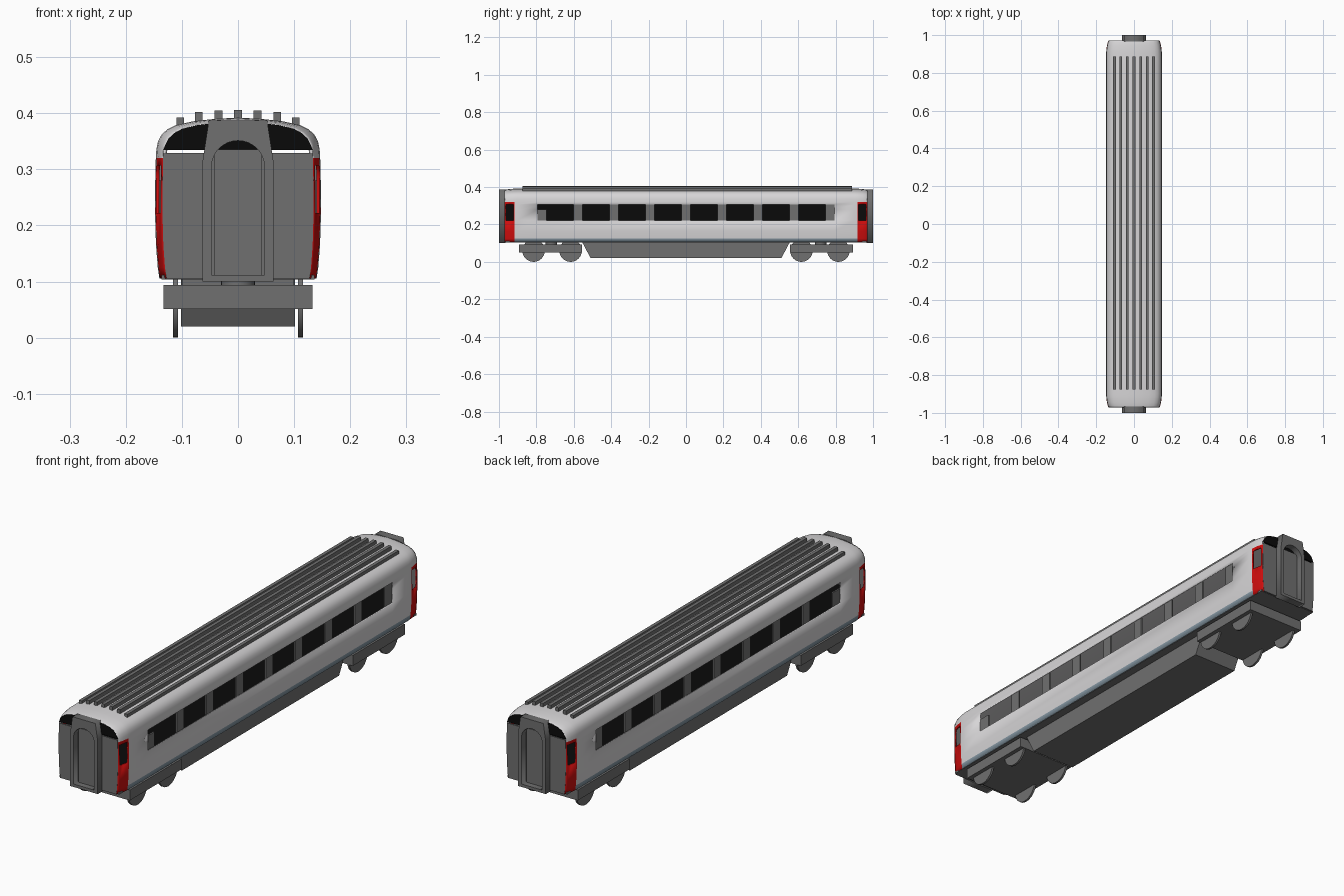
import bpy, bmesh, math

if "Cube" in bpy.data.objects:
    bpy.data.objects.remove(bpy.data.objects["Cube"])


def mat(name, r, g, b):
    m = bpy.data.materials.new(name)
    m.diffuse_color = (r, g, b, 1)
    m.use_nodes = True
    m.node_tree.nodes["Principled BSDF"].inputs["Base Color"].default_value = m.diffuse_color
    return m


WHITE = mat("white", 0.68, 0.67, 0.68)
GREY = mat("dark grey", 0.16, 0.16, 0.16)
RED = mat("red", 0.62, 0.004, 0.004)
BLACK = mat("black", 0.003, 0.003, 0.003)
BLUE = mat("blue grey", 0.25, 0.33, 0.39)


def make(name, bm, *mats):
    bmesh.ops.recalc_face_normals(bm, faces=bm.faces)
    me = bpy.data.meshes.new(name)
    bm.to_mesh(me)
    bm.free()
    ob = bpy.data.objects.new(name, me)
    bpy.context.collection.objects.link(ob)
    for m in mats:
        me.materials.append(m)
    return ob


def box(name, x0, x1, y0, y1, z0, z1, m):
    bm = bmesh.new()
    bmesh.ops.create_cube(bm, size=1)
    for v in bm.verts:
        v.co = (x0 + (v.co.x + .5) * (x1 - x0), y0 + (v.co.y + .5) * (y1 - y0),
                z0 + (v.co.z + .5) * (z1 - z0))
    return make(name, bm, m)


def cylinder(name, r, depth, loc, axis_x, m):
    bpy.ops.mesh.primitive_cylinder_add(vertices=32, radius=r, depth=depth, location=loc,
                                        rotation=(0, math.pi / 2 if axis_x else 0, 0))
    ob = bpy.context.object
    ob.name = name
    ob.data.materials.append(m)
    bpy.ops.object.shade_smooth_by_angle(angle=math.radians(35))


# half cross-section of the body, bottom to roof ridge
HALF = [(.140, .105), (.143, .125), (.1462, .165), (.148, .222), (.1475, .28), (.147, .307),
        (.1465, .32), (.1455, .336), (.1425, .35), (.136, .362), (.126, .371), (.110, .379),
        (.08, .3855), (.04, .390), (0, .392)]
PROFILE = HALF + [(-x, z) for x, z in HALF[-2::-1]]
# stations along the car and how far each is drawn in towards the end shape
TAPER = [(.795, 0), (.9, 0), (.917, .1), (.922, .13), (.945, .38), (.964, .74), (.971, 1)]
STATIONS = [(-y, t) for y, t in TAPER[::-1]] + TAPER


def section(t):
    return [(x * (1 - .09 * t), z - (.007 * t if z > .33 else 0)) for x, z in PROFILE]


# body shell with open windows, red doors and a coloured sill
bm = bmesh.new()
rings = [[bm.verts.new((x, y, z)) for x, z in section(t)] for y, t in STATIONS]
for a, b in zip(rings, rings[1:]):
    y = abs(a[0].co.y + b[0].co.y) / 2
    for i in range(len(PROFILE) - 1):
        z = (a[i].co.z + a[i + 1].co.z) / 2
        in_row = .222 < z < .307
        if in_row and (y < .79 or .922 < y < .964):
            continue
        f = bm.faces.new((a[i], a[i + 1], b[i + 1], b[i]))
        if y > .917 and z < .32:
            f.material_index = 1
        elif z < .125:
            f.material_index = 2
body = make("body_shell", bm, WHITE, RED, BLUE)
# point normals outwards so that the wall thickness goes inwards
top = max(body.data.polygons, key=lambda p: p.center.z)
if top.normal.z < 0:
    body.data.flip_normals()
bpy.context.view_layer.objects.active = body
body.select_set(True)
bpy.ops.object.shade_smooth_by_angle(angle=math.radians(30))
mod = body.modifiers.new("wall", 'SOLIDIFY')
mod.thickness = .006
mod.offset = -1

# end walls: grey below, black under the roof arch
for s, side in ((-1, "front"), (1, "back")):
    pts = section(1)
    for part, m, keep in (("end_wall", GREY, [p for p in pts if p[1] < .33]),
                          ("end_arch", BLACK, [p for p in pts if p[1] > .319])):
        bm = bmesh.new()
        keep = [(x, .334 if .319 < z < .321 else z) for x, z in keep]
        if part == "end_arch":
            keep = [p for p in keep if p[1] > .333]
        f = bm.faces.new([bm.verts.new((x, s * .965, z)) for x, z in keep])
        ext = bmesh.ops.extrude_face_region(bm, geom=[f])
        for v in ext["geom"]:
            if isinstance(v, bmesh.types.BMVert):
                v.co.y = s * .9715
        make(f"{side}_{part}", bm, m)

    # gangway frame with arched opening
    cu = bpy.data.curves.new(f"{side}_gangway", 'CURVE')
    cu.dimensions = '2D'
    cu.fill_mode = 'BOTH'
    cu.extrude = .017
    outer = [(-.063, .1), (.063, .1), (.063, .315), (.052, .387), (-.052, .387), (-.063, .315)]
    arch = [(-.047, .112), (.047, .112)]
    arch += [(.047 * math.cos(k * math.pi / 16), .305 + .046 * math.sin(k * math.pi / 16))
             for k in range(17)]
    for loop in (outer, arch):
        sp = cu.splines.new('POLY')
        sp.points.add(len(loop) - 1)
        for p, (x, z) in zip(sp.points, loop):
            p.co = (x, z, 0, 1)
        sp.use_cyclic_u = True
    ob = bpy.data.objects.new(f"{side}_gangway", cu)
    bpy.context.collection.objects.link(ob)
    cu.materials.append(GREY)
    ob.rotation_euler.x = math.pi / 2
    ob.location.y = s * .983
    bpy.ops.object.select_all(action='DESELECT')
    ob.select_set(True)
    bpy.context.view_layer.objects.active = ob
    bpy.ops.object.convert(target='MESH')
    y0, y1 = sorted((s * .970, s * .976))
    box(f"{side}_gangway_door", -.042, .042, y0, y1, .112, .335, GREY)

# dark interior seen through the windows, and the floor
box("interior_floor", -.133, .133, -.96, .96, .112, .2, BLACK)
box("interior_partition", -.004, .004, -.964, .964, .2, .335, BLACK)
box("floor_pan", -.136, .136, -.965, .965, .104, .112, GREY)

# window pillars between eight panes on each side
PITCH, PANE = .1925, .146
centres = [(k - 3.5) * PITCH for k in range(8)]
edges = [-.797] + [e for c in centres for e in (c - PANE / 2, c + PANE / 2)] + [.797]
for s, side in ((-1, "left"), (1, "right")):
    x0, x1 = sorted((s * .137, s * .143))
    for k in range(0, len(edges), 2):
        box(f"{side}_window_pillar_{k // 2}", x0, x1, edges[k], edges[k + 1],
            .22, .28 if k == 0 else .309, GREY)

# roof ribs
for x, z in ((0, .406), (.035, .405), (.07, .402), (.103, .392)):
    for s in ((1,) if x == 0 else (-1, 1)):
        box("roof_rib", s * x - .007, s * x + .007, -.875, .887, z - .019, z, GREY)

# equipment skirt under the floor
bm = bmesh.new()
f = bm.faces.new([bm.verts.new((-.102, y, z)) for y, z in
                  ((-.555, .105), (-.51, .02), (.51, .02), (.555, .105))])
ext = bmesh.ops.extrude_face_region(bm, geom=[f])
for v in ext["geom"]:
    if isinstance(v, bmesh.types.BMVert):
        v.co.x = .102
make("underfloor_skirt", bm, GREY)

# bogies with four wheels each
for s, side in ((-1, "front"), (1, "back")):
    y0, y1 = sorted((s * .555, s * .892))
    box(f"{side}_bogie_frame", -.133, .133, y0, y1, .051, .094, GREY)
    cylinder(f"{side}_bogie_pivot", .03, .016, (0, s * .72, .099), False, GREY)
    y0, y1 = sorted((s * .62, s * .652))
    box(f"{side}_bogie_pad", -.1, .1, y0, y1, .09, .106, GREY)
    for wy in (.617, .815):
        for wx in (-.111, .111):
            cylinder(f"{side}_wheel", .06, .009, (wx, s * wy, .06), True, GREY)
